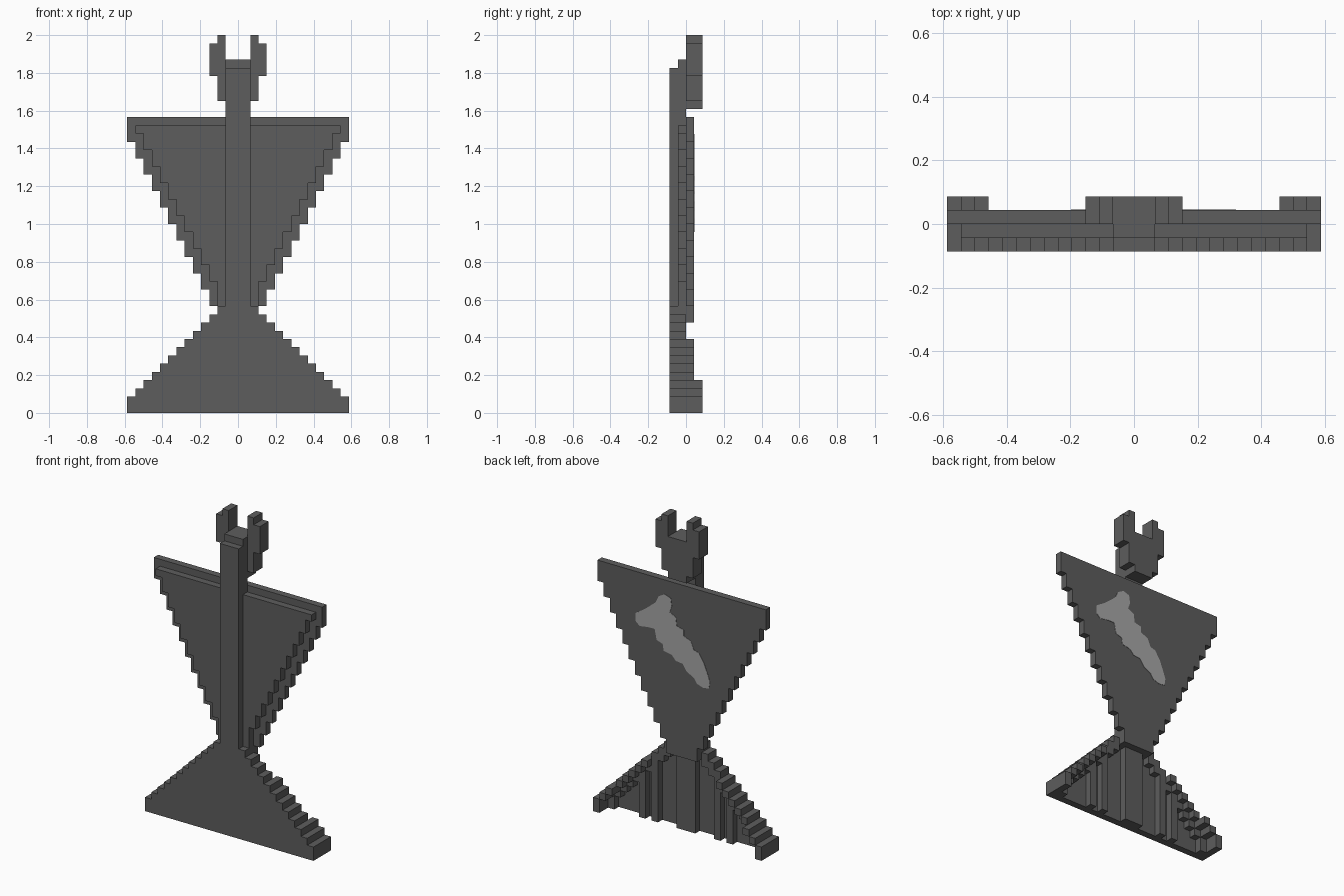
import bpy, bmesh

cube = bpy.data.objects.get("Cube")
if cube:
    bpy.data.objects.remove(cube, do_unlink=True)

U = 2 / 46  # one block
Y = [(-2 + i) * U for i in range(5)]  # depth layer boundaries, front to back


def material(name, value):
    m = bpy.data.materials.new(name)
    m.use_nodes = True
    col = (value, value, value, 1)
    m.diffuse_color = col
    bsdf = m.node_tree.nodes["Principled BSDF"]
    bsdf.inputs["Base Color"].default_value = col
    bsdf.inputs["Roughness"].default_value = 0.8
    return m


DARK = material("dark grey", 0.11)
LIGHT = material("light grey", 0.38)


def finish(name, bm, mat):
    bmesh.ops.recalc_face_normals(bm, faces=bm.faces)
    me = bpy.data.meshes.new(name)
    bm.to_mesh(me)
    bm.free()
    me.materials.append(mat)
    ob = bpy.data.objects.new(name, me)
    bpy.context.collection.objects.link(ob)
    return ob


def add_prism(bm, outline, y0, y1):
    """Extrude an (x, z) outline from y0 back to y1."""
    face = bm.faces.new([bm.verts.new((x, y0, z)) for x, z in outline])
    ext = bmesh.ops.extrude_face_region(bm, geom=[face])
    verts = [g for g in ext["geom"] if isinstance(g, bmesh.types.BMVert)]
    bmesh.ops.translate(bm, verts=verts, vec=(0, y1 - y0, 0))


def slab(name, steps, l0, l1, mat=DARK):
    """Symmetric stepped slab; steps are (bottom row, top row, half width)."""
    right = []
    for a, b, h in steps:
        right += [(h * U, a * U), (h * U, b * U)]
    bm = bmesh.new()
    add_prism(bm, right + [(-x, z) for x, z in reversed(right)], Y[l0], Y[l1])
    return finish(name, bm, mat)


def mirrored_boxes(name, boxes):
    """Boxes (x0, x1, row0, row1, layer0, layer1) in blocks, on both sides."""
    bm = bmesh.new()
    for x0, x1, a, b, l0, l1 in boxes:
        for s in (1, -1):
            add_prism(bm, [(s * x * U, z * U) for x, z in
                           ((x0, a), (x1, a), (x1, b), (x0, b))], Y[l0], Y[l1])
    return finish(name, bm, DARK)


# Base: stepped front wall
slab("base_front", [(0, 2, 13.5)] + [(r, r + 1, 14.5 - r) for r in range(2, 13)], 0, 1)

# Base: stair blocks behind the wall, growing deeper toward the ground
stairs = []
for r in range(1, 12):
    h, z0 = 14.5 - r, 0 if r == 1 else r
    stairs.append((h - 2, h, z0, r + 1, 1, 2))
    if r <= 8:
        stairs.append((h - 1, h, z0, r + 1, 2, 4 if r <= 3 else 3))
mirrored_boxes("base_stairs", stairs)

# Base: upright ribs and centre panel on the back
mirrored_boxes("base_ribs", [(c - 0.5, c + 0.5, 0, 13 - c, 1, 2) for c in (5, 7)])
slab("base_centre_panel", [(0, 12, 1.5), (12, 13, 2.5)], 1, 2)

# Flared body: back plate, and smaller front plate that leaves a stepped rim
slab("body_back", [(11 + 2 * i, 13 + 2 * i, 2.5 + i) for i in range(11)]
     + [(33, 36, 13.5)], 2, 3)
slab("body_front", [(13, 16, 2.5)]
     + [(16 + 2 * i, 18 + 2 * i, 3.5 + i) for i in range(9)] + [(34, 35, 12.5)], 1, 2)

# Pole up the front
slab("pole_front", [(13, 42, 1.5)], 0, 1)
slab("pole_back", [(35, 43, 1.5)], 1, 2)

# Forked top
slab("fork_centre", [(37, 43, 1.5)], 2, 4)
mirrored_boxes("fork_prongs", [(1.5, 2.5, 38, 46, 2, 4), (2.5, 3.5, 41, 45, 2, 4)])

# Pale streak on the back plate
streak = [(.32, 1.304), (.257, 1.345), (.222, 1.373), (.18, 1.409), (.159, 1.452),
          (.117, 1.476), (.075, 1.462), (.068, 1.414), (.082, 1.372), (.04, 1.352),
          (.033, 1.298), (-.016, 1.286), (-.016, 1.248), (-.065, 1.229),
          (-.086, 1.179), (-.121, 1.169), (-.156, 1.116), (-.177, 1.065),
          (-.198, 1.008), (-.191, .963), (-.149, .958), (-.107, .972),
          (-.086, 1.004), (-.037, 1.029), (-.009, 1.071), (.04, 1.077),
          (.068, 1.108), (.124, 1.118), (.131, 1.159), (.173, 1.173),
          (.187, 1.239), (.236, 1.238), (.292, 1.229), (.32, 1.254)]
bm = bmesh.new()
add_prism(bm, streak, Y[3] - 0.001, Y[3] + 0.002)
finish("back_streak", bm, LIGHT)
